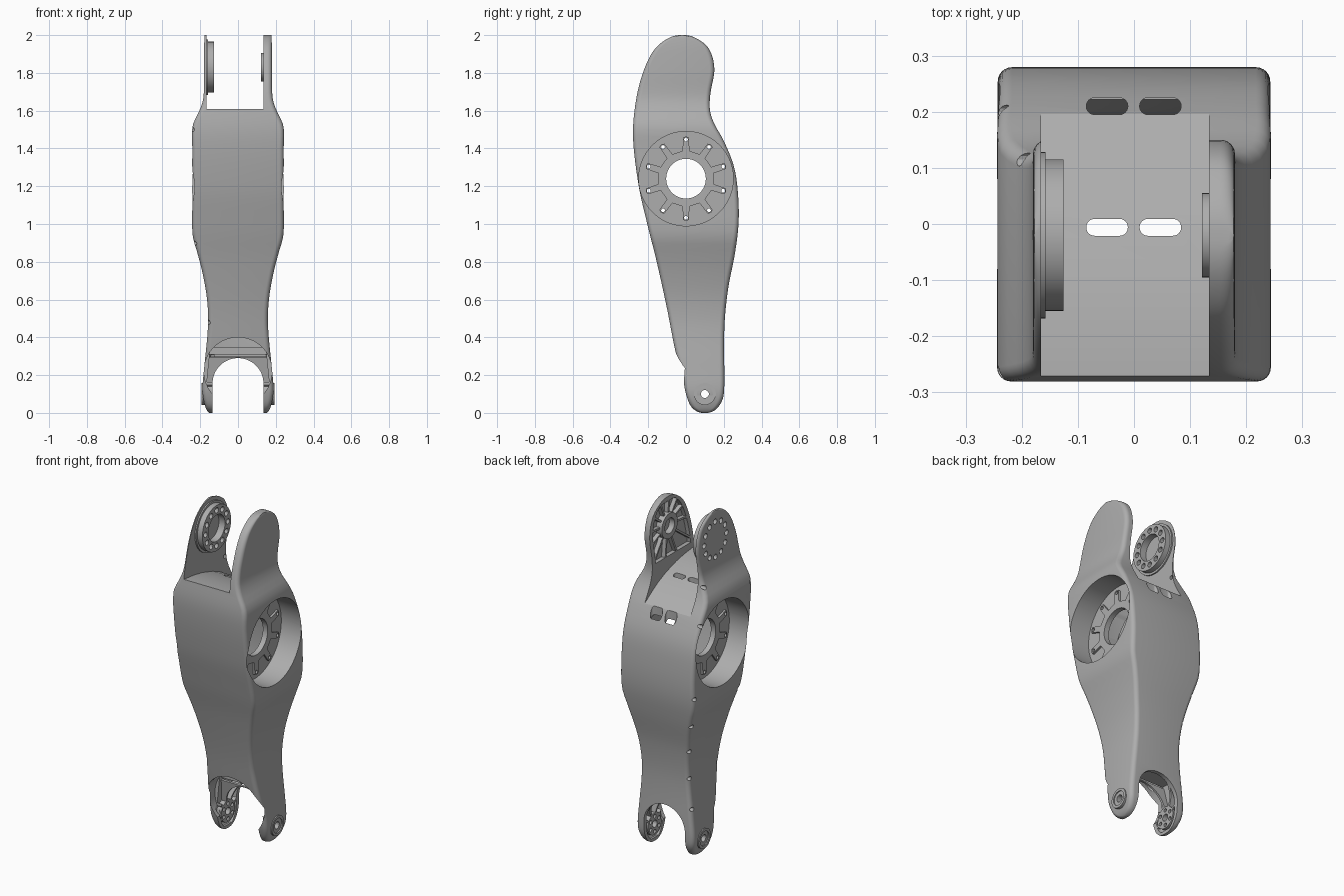
import bpy, bmesh
from math import sin, cos, pi, acos, sqrt

if "Cube" in bpy.data.objects:
    bpy.data.objects.remove(bpy.data.objects["Cube"])

grey = bpy.data.materials.new("satin_grey")
grey.use_nodes = True
COLOUR = (0.42, 0.42, 0.42, 1)
grey.diffuse_color = COLOUR
grey.node_tree.nodes["Principled BSDF"].inputs["Base Color"].default_value = COLOUR


def make(name, bm):
    bmesh.ops.recalc_face_normals(bm, faces=bm.faces)
    mesh = bpy.data.meshes.new(name)
    bm.to_mesh(mesh)
    bm.free()
    mesh.materials.append(grey)
    ob = bpy.data.objects.new(name, mesh)
    bpy.context.collection.objects.link(ob)
    return ob


def skin(name, rings):
    """Closed skin over matching rings of points."""
    bm = bmesh.new()
    loops = [[bm.verts.new(p) for p in ring] for ring in rings]
    n = len(loops[0])
    for a, b in zip(loops, loops[1:]):
        for i in range(n):
            j = (i + 1) % n
            bm.faces.new((a[i], a[j], b[j], b[i]))
    bm.faces.new(loops[0][::-1])
    bm.faces.new(loops[-1])
    return make(name, bm)


def prism(name, pts, a, b, axis="x"):
    """Outline extruded along x (points are y, z) or along y (points are x, z)."""
    def place(p, t):
        return (t, p[0], p[1]) if axis == "x" else (p[0], t, p[1])
    return skin(name, [[place(p, t) for p in pts] for t in (a, b)])


def circle(y, z, r, n=48):
    return [(y + r * cos(2 * pi * i / n), z + r * sin(2 * pi * i / n)) for i in range(n)]


def disc(name, y, z, r, a, b, n=48):
    return prism(name, circle(y, z, r, n), a, b)


def ring_of_pins(y, z, radius, r, count, a, b):
    return [disc("pin", y + radius * cos(pi / 2 + 2 * pi * i / count),
                 z + radius * sin(pi / 2 + 2 * pi * i / count), r, a, b, 12) for i in range(count)]


def bar(y, z, ang, length, half, a, b, back=0):
    c, s = cos(ang), sin(ang)
    pts = [(-back, -half), (length, -half), (length, half), (-back, half)]
    return prism("bar", [(y + u * c - v * s, z + u * s + v * c) for u, v in pts], a, b)


def cut(target, cutters, overlap=False):
    """Subtract the cutters from the target and delete them."""
    bm = bmesh.new()
    for c in cutters:
        bm.from_mesh(c.data)
        bpy.data.objects.remove(c)
    tool = make("cutter", bm)
    tool.hide_render = True
    mod = target.modifiers.new("cut", "BOOLEAN")
    mod.operation, mod.solver, mod.object = "DIFFERENCE", "EXACT", tool
    mod.use_self = overlap
    graph = bpy.context.evaluated_depsgraph_get()
    mesh = bpy.data.meshes.new_from_object(target.evaluated_get(graph))
    target.modifiers.clear()
    target.data = mesh
    bpy.data.objects.remove(tool)


# Smooth curves over height, spaced so both rounded ends stay round
def param(z):
    return acos(max(-1, min(1, 1 - z))) / pi


def curve(points):
    ts = [param(p[0]) for p in points]
    vs = [p[1] for p in points]
    n = len(ts)
    slope = [(vs[min(i + 1, n - 1)] - vs[max(i - 1, 0)]) / (ts[min(i + 1, n - 1)] - ts[max(i - 1, 0)])
             for i in range(n)]

    def value(z):
        t = param(z)
        i = max(0, min(n - 2, sum(k <= t for k in ts) - 1))
        h = ts[i + 1] - ts[i]
        u = (t - ts[i]) / h
        return (vs[i] * (1 + 2 * u) * (1 - u) ** 2 + slope[i] * h * u * (1 - u) ** 2
                + vs[i + 1] * u * u * (3 - 2 * u) + slope[i + 1] * h * u * u * (u - 1))
    return value


half_w = curve([(0, .15), (.03, .172), (.12, .188), (.25, .178), (.4, .163), (.5, .158), (.62, .166),
                (.75, .19), (.85, .216), (.94, .24), (1.1, .242), (1.4, .242), (1.52, .24),
                (1.61, .2), (1.67, .183), (1.8, .18), (2, .178)])
front_y = curve([(0, .09), (.03, .03), (.1, 0), (.2, -.02), (.3, -.05), (.55, -.1), (.8, -.155),
                 (1, -.205), (1.2, -.25), (1.45, -.28), (1.62, -.27), (1.78, -.235),
                 (1.92, -.17), (1.98, -.1), (2, -.03)])
back_y = curve([(0, .11), (.03, .17), (.1, .2), (.45, .203), (.65, .222), (.85, .26), (1, .278),
                (1.15, .276), (1.3, .255), (1.44, .2), (1.53, .15), (1.6, .127), (1.68, .128),
                (1.82, .15), (1.93, .12), (1.98, .06), (2, -.01)])


def loft(name, z0, z1, section, radius=.025, steps=90, n=6):
    """Stack of rounded rectangles; section(z) gives x0, x1, y0, y1."""
    rings = []
    for k in range(steps + 1):
        t = param(z0) + (param(z1) - param(z0)) * k / steps
        z = 1 - cos(pi * t)
        x0, x1, y0, y1 = section(z)
        r = min(radius, (x1 - x0) * .49, (y1 - y0) * .49)
        corners = [(x1 - r, y1 - r), (x0 + r, y1 - r), (x0 + r, y0 + r), (x1 - r, y0 + r)]
        rings.append([(cx + r * cos((q + i / n) * pi / 2), cy + r * sin((q + i / n) * pi / 2), z)
                      for q, (cx, cy) in enumerate(corners) for i in range(n + 1)])
    return skin(name, rings)


def saddle(x0, x1, dz):
    top = [(-.4, 1.612), (-.27, 1.61), (-.18, 1.60), (-.1, 1.585), (0, 1.555), (.07, 1.525),
           (.13, 1.49), (.2, 1.445), (.25, 1.37), (.4, 1.3)]
    return prism("saddle", [(y, z + dz) for y, z in top] + [(.4, 2.3), (-.4, 2.3)], x0, x1)


HUB = (0, 1.24)
TOP = (-.02, 1.83)
FOOT = (.1, .1)

# Hollow inside, leaving the hub cups, foot bosses and ribs standing
hollow = loft("hollow", .02, 1.6, lambda z: (-half_w(z) + .022, half_w(z) - .022,
                                             front_y(z) + .024, back_y(z) - .024), .015, 70, 3)
cut(hollow, [saddle(-.4, .4, -.03)])
cut(hollow, [disc("cup", *HUB, .264, s * .09, s * .4, 96) for s in (-1, 1)])
cut(hollow, [disc("foot_boss", *FOOT, .065, -.3, .3)])
cut(hollow, [bar(*FOOT, a, .2, .006, -.3, .3) for a in (.5, 1.1, 1.75, 2.4, 3.6)], True)
cut(hollow, [prism("cross_rib", [(.06, .31), (.3, .31), (.3, .345), (.06, .345)], -.3, .3)])

# Main arm shell
arm = loft("arm_shell", 0, 2, lambda z: (-half_w(z), half_w(z), front_y(z), back_y(z)))
cut(arm, [hollow])
cut(arm, [saddle(-.166, .134, 0)])
cut(arm, [disc("pocket", *HUB, .25, s * .11, s * .4, 96) for s in (-1, 1)])
cut(arm, [disc("bore", *HUB, .105, -.4, .4)] + ring_of_pins(*HUB, .207, .01, 10, -.2, .2))

# Lower fork opening with a wider scoop at the front
arch = [(.135 * cos(pi * i / 32), .155 + .135 * sin(pi * i / 32)) for i in range(33)]
cut(arm, [prism("arch", arch + [(-.135, -.2), (.135, -.2)], -.5, .5, "y")])
cut(arm, [prism("scoop", circle(0, .22, .18, 64), -.5, .04, "y")])
cut(arm, [disc("foot_hole", *FOOT, .021, -.4, .4, 24)]
    + ring_of_pins(*FOOT, .045, .011, 6, -.155, .155))

# Cable slots through the saddle
cut(arm, [loft("slot", z0, 1.7, lambda z: (x - .037, x + .037, y - .015, y + .015), .015, 1)
          for x in (-.048, .047) for y, z0 in ((-.006, 1.45), (.21, 1.33))])

# Ribbed recess on the inner face of the thick upper plate
recess = loft("recess", 1.645, 1.972, lambda z: (.1, .158, front_y(z) + .03, back_y(z) - .03), .01, 30, 2)
cut(recess, [disc("hub_core", *TOP, .075, 0, .3)])
cut(recess, [bar(*TOP, pi * i / 6 + .1, .5, .006, 0, .3, .5) for i in range(6)], True)
cut(arm, [recess])

# Bolt holes in the thin upper plate, and screw holes along the seam
cut(arm, ring_of_pins(*TOP, .105, .016, 12, -.3, -.1))
screws = [(back_y(z) - .016, z) for z in (.3, .48, .65, .82, 1)]
screws += [(front_y(z) + .016, z) for z in (.48, .9, 1.5)] + [(.2, 1.41), (.115, 1.6)]
cut(arm, [disc("screw", y, z, .012, -.3, -half_w(z) + .045, 12) for y, z in screws])

parts = [arm]

# Spoked plates on both hub floors
for side, s in (("left", 1), ("right", -1)):
    teeth = []
    for i in range(10):
        a = pi / 2 + i * pi / 5
        for r, d in ((.148, -.12), (.218, -.075), (.224, 0), (.218, .075), (.148, .12)):
            teeth.append((HUB[0] + r * cos(a + d), HUB[1] + r * sin(a + d)))
    spokes = prism(side + "_hub_spokes", teeth, s * .108, s * .122)
    cut(spokes, [disc("bore", *HUB, .105, -.4, .4)] + ring_of_pins(*HUB, .207, .01, 10, -.2, .2))
    # Washer on the outside of each foot
    washer = disc(side + "_foot_washer", *FOOT, .058, s * .175, s * .193)
    cut(washer, [disc("hole", *FOOT, .021, -.4, .4, 24)])
    cut(washer, [disc("dish", *FOOT, .042, s * .186, s * .3)])
    parts += [spokes, washer]

# Bearing ring on the thin plate
flange = disc("bearing_flange", *TOP, .148, -.168, -.158, 64)
ring = disc("bearing_ring", *TOP, .135, -.162, -.126, 64)
for part in (flange, ring):
    cut(part, [disc("bore", *TOP, .078, -.4, 0)] + ring_of_pins(*TOP, .105, .016, 12, -.3, 0))
# Small bearing seat on the thick plate
seat = disc("bearing_seat", *TOP, .075, .121, .136)
cut(seat, [disc("bore", *TOP, .045, 0, .3)])
cut(arm, [disc("bore", *TOP, .045, 0, .155)])
parts += [flange, ring, seat]

# Smooth shading with crisp machined edges
bpy.ops.object.select_all(action="DESELECT")
for part in parts:
    part.select_set(True)
bpy.context.view_layer.objects.active = arm
bpy.ops.object.shade_smooth_by_angle(angle=.5)
